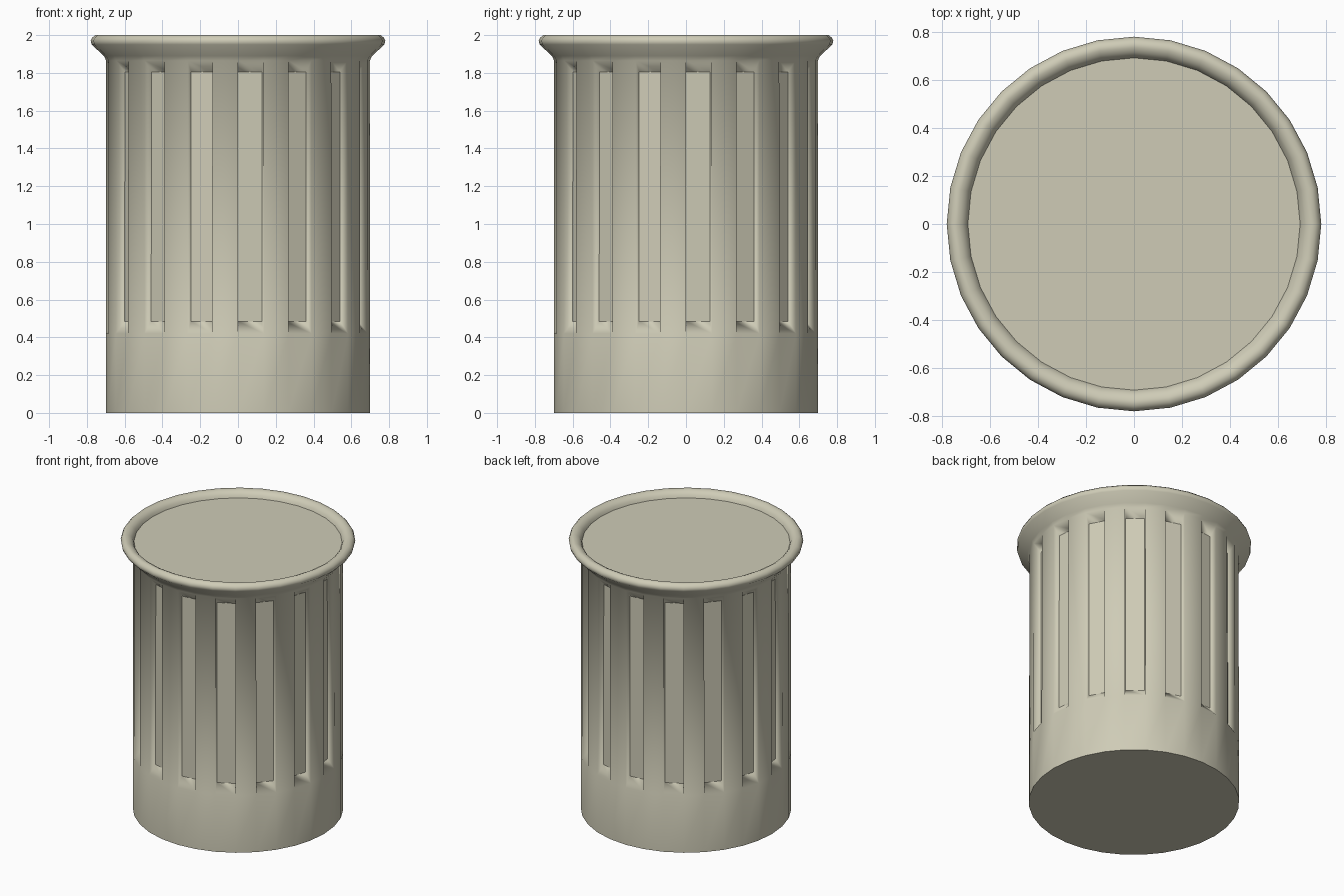
import bpy, bmesh, math

if "Cube" in bpy.data.objects:
    bpy.data.objects.remove(bpy.data.objects["Cube"])

SIDES = 32
STEP = 2 * math.pi / SIDES
SHAFT_ROW = 1            # profile segment that carries the flutes
FLOOR_SCALE = 0.65 / 0.70
FLOOR_LOW, FLOOR_HIGH = 0.485, 1.805

# Outer profile (radius, height): base, shaft, flared rim, rounded lip, recessed top
PROFILE = [(0.70, 0.0), (0.70, 0.42), (0.698, 1.865), (0.71, 1.89), (0.775, 1.95),
           (0.78, 1.97), (0.773, 1.985), (0.757, 2.0), (0.735, 2.0), (0.715, 1.99),
           (0.70, 1.975), (0.692, 1.955)]

bm = bmesh.new()

# Rings, starting at the front and turning towards +x
rings = [[bm.verts.new((r * math.sin(i * STEP), -r * math.cos(i * STEP), z))
          for i in range(SIDES)] for r, z in PROFILE]
flutes = []
for row in range(len(rings) - 1):
    a, b = rings[row], rings[row + 1]
    for i in range(SIDES):
        j = (i + 1) % SIDES
        face = bm.faces.new((a[i], a[j], b[j], b[i]))
        face.smooth = True
        if row == SHAFT_ROW and i % 2 == 0:
            flutes.append(face)

# Flat bottom and recessed top
caps = [bm.faces.new(rings[0][::-1]), bm.faces.new(rings[-1])]

# Sink every other shaft panel to make the flutes with sloped ends
floors = bmesh.ops.extrude_discrete_faces(bm, faces=flutes)["faces"]
for face in floors:
    for v in face.verts:
        v.co.x *= FLOOR_SCALE
        v.co.y *= FLOOR_SCALE
        v.co.z = FLOOR_LOW if v.co.z < 1 else FLOOR_HIGH

# Smooth sides with crisp cap and flute-floor edges
for face in bm.faces:
    face.smooth = True
for face in floors + caps:
    for e in face.edges:
        e.smooth = False

bm.normal_update()
mesh = bpy.data.meshes.new("fluted_bin")
bm.to_mesh(mesh)
bm.free()
obj = bpy.data.objects.new("fluted_bin", mesh)
bpy.context.collection.objects.link(obj)

# Stone-beige material
mat = bpy.data.materials.new("beige")
mat.diffuse_color = (0.62, 0.60, 0.47, 1)
mat.use_nodes = True
mat.node_tree.nodes["Principled BSDF"].inputs["Base Color"].default_value = mat.diffuse_color
mesh.materials.append(mat)
